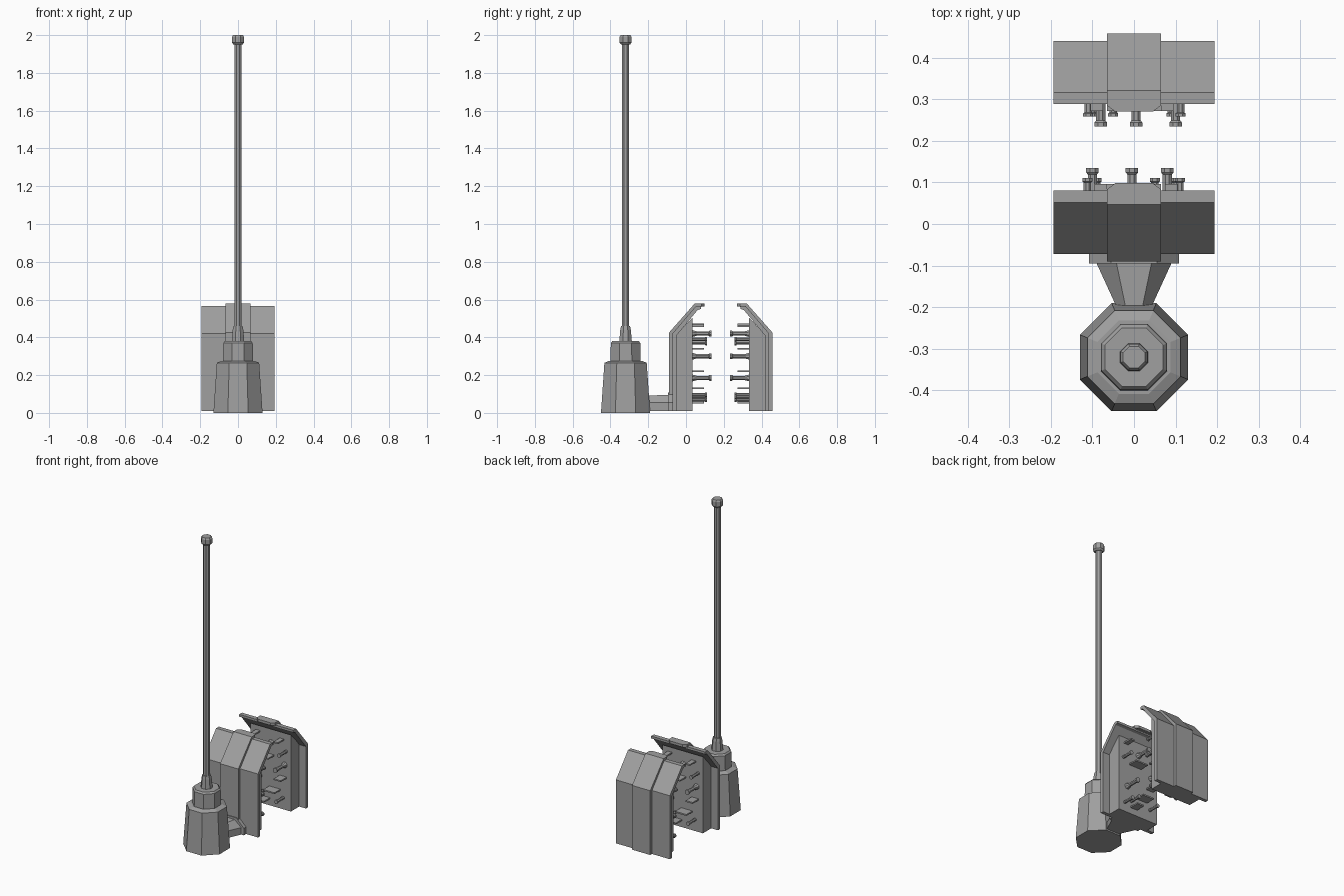
import bpy, bmesh
from math import pi, cos, sin
from mathutils import Matrix, Vector

cube = bpy.data.objects.get("Cube")
if cube:
    bpy.data.objects.remove(cube, do_unlink=True)

gray = bpy.data.materials.new("steel_gray")
gray.use_nodes = True
color = (0.35, 0.35, 0.35, 1)
gray.diffuse_color = color
gray.node_tree.nodes["Principled BSDF"].inputs["Base Color"].default_value = color

MID_Y = 0.184   # half-way between the two shields


def finish(bm, name):
    bmesh.ops.recalc_face_normals(bm, faces=bm.faces)
    mesh = bpy.data.meshes.new(name)
    bm.to_mesh(mesh)
    bm.free()
    mesh.materials.append(gray)
    obj = bpy.data.objects.new(name, mesh)
    bpy.context.collection.objects.link(obj)
    return obj


def loft(name, rings):
    """Join rings of points into a closed solid."""
    bm = bmesh.new()
    loops = [[bm.verts.new(p) for p in ring] for ring in rings]
    n = len(loops[0])
    for a, b in zip(loops, loops[1:]):
        for i in range(n):
            j = (i + 1) % n
            bm.faces.new((a[i], a[j], b[j], b[i]))
    bm.faces.new(loops[0])
    bm.faces.new(loops[-1])
    return finish(bm, name)


def turned(name, profile, origin, along_y=False):
    """Eight-sided turned part; profile holds (apothem, distance)."""
    rings = []
    for apothem, d in profile:
        r = apothem / cos(pi / 8)
        ring = []
        for k in range(8):
            u, v = (f((k + 0.5) * pi / 4) * r for f in (cos, sin))
            ring.append(Vector(origin) + Vector((u, d, v) if along_y else (u, v, d)))
        rings.append(ring)
    return loft(name, rings)


def side_profile(name, half_width, points):
    """Extrude a (y, z) outline across x."""
    return loft(name, [[(x, y, z) for y, z in points] for x in (-half_width, half_width)])


def box(name, x, y, z, sx, sy, sz):
    bm = bmesh.new()
    bmesh.ops.create_cube(bm, size=1, matrix=Matrix.Translation((x, y, z))
                          @ Matrix.Diagonal((sx, sy, sz, 1)))
    return finish(bm, name)


# Mast and its stepped base
MAST = (0, -0.32, 0)
turned("mast_base", [(0.13, 0), (0.112, 0.265), (0.088, 0.275)], MAST)
turned("mast_collar", [(0.08, 0.26), (0.078, 0.37), (0.07, 0.38)], MAST)
turned("mast_sleeve", [(0.034, 0.37), (0.028, 0.44), (0.024, 0.46)], MAST)
turned("mast_pole", [(0.019, 0.45), (0.019, 1.96)], MAST)
turned("mast_cap", [(0.024, 1.95), (0.032, 1.96), (0.032, 1.99), (0.026, 2.0)], MAST)


# Tapered arm and flange joining the base to the front shield
def arm_ring(y, half, top, height):
    right = [(half, 0.01), (half, 0.055), (top, height)]
    return [(x, y, z) for x, z in right] + [(-x, y, z) for x, z in reversed(right)]


loft("arm", [arm_ring(-0.21, 0.037, 0.018, 0.092), arm_ring(-0.09, 0.092, 0.043, 0.095)])
loft("arm_flange", [arm_ring(-0.095, 0.108, 0.055, 0.108), arm_ring(-0.06, 0.108, 0.055, 0.108)])


# One shield, its inner face towards +y
def build_shield(prefix):
    parts = []
    parts.append(side_profile(prefix + "_shield_plate", 0.193, [
        (-0.072, 0.01), (-0.072, 0.42), (0.052, 0.565), (0.08, 0.565),
        (0.08, 0.55), (0.062, 0.545), (-0.05, 0.41), (-0.05, 0.01)]))
    spine = side_profile(prefix + "_shield_spine", 0.065, [
        (-0.09, 0.01), (-0.09, 0.425), (0.047, 0.58), (0.083, 0.58),
        (0.083, 0.56), (0.055, 0.555), (-0.06, 0.41), (-0.06, 0.01)])
    parts.append(spine)
    parts.append(loft(prefix + "_shield_lip", [
        [(-0.065, 0.083, z), (-0.045, 0.098, z), (0.045, 0.098, z), (0.065, 0.083, z)]
        for z in (0.563, 0.58)]))
    parts.append(side_profile(prefix + "_shield_core", 0.145, [
        (-0.055, 0.01), (-0.055, 0.41), (0.035, 0.505), (0.035, 0.01)]))
    # Long flared bolts
    for x, z in [(-0.1, 0.3), (-0.005, 0.42), (0.08, 0.185)]:
        parts.append(turned(prefix + "_long_bolt", [
            (0.018, 0), (0.011, 0.025), (0.011, 0.085), (0.015, 0.09), (0.015, 0.1)],
            (x, 0.034, z), True))
    # Short bolts
    for x, z in [(-0.09, 0.085), (-0.112, 0.39), (0.05, 0.095), (0.11, 0.37), (0.1, 0.07)]:
        parts.append(turned(prefix + "_short_bolt", [
            (0.009, 0), (0.009, 0.066), (0.012, 0.068), (0.012, 0.076)],
            (x, 0.034, z), True))
    # Thin fins on the inner face
    for x, z, width in [(-0.09, 0.22, 0.05), (0.02, 0.34, 0.09), (-0.03, 0.13, 0.08),
                        (0.09, 0.47, 0.03), (-0.08, 0.46, 0.03), (0.03, 0.055, 0.05)]:
        parts.append(box(prefix + "_fin", x, 0.065, z, width, 0.062, 0.009))
    return parts


build_shield("front")
turn = Matrix.Translation((0, MID_Y, 0)) @ Matrix.Rotation(pi, 4, 'Z') @ Matrix.Translation((0, -MID_Y, 0))
for part in build_shield("rear"):
    part.data.transform(turn)
